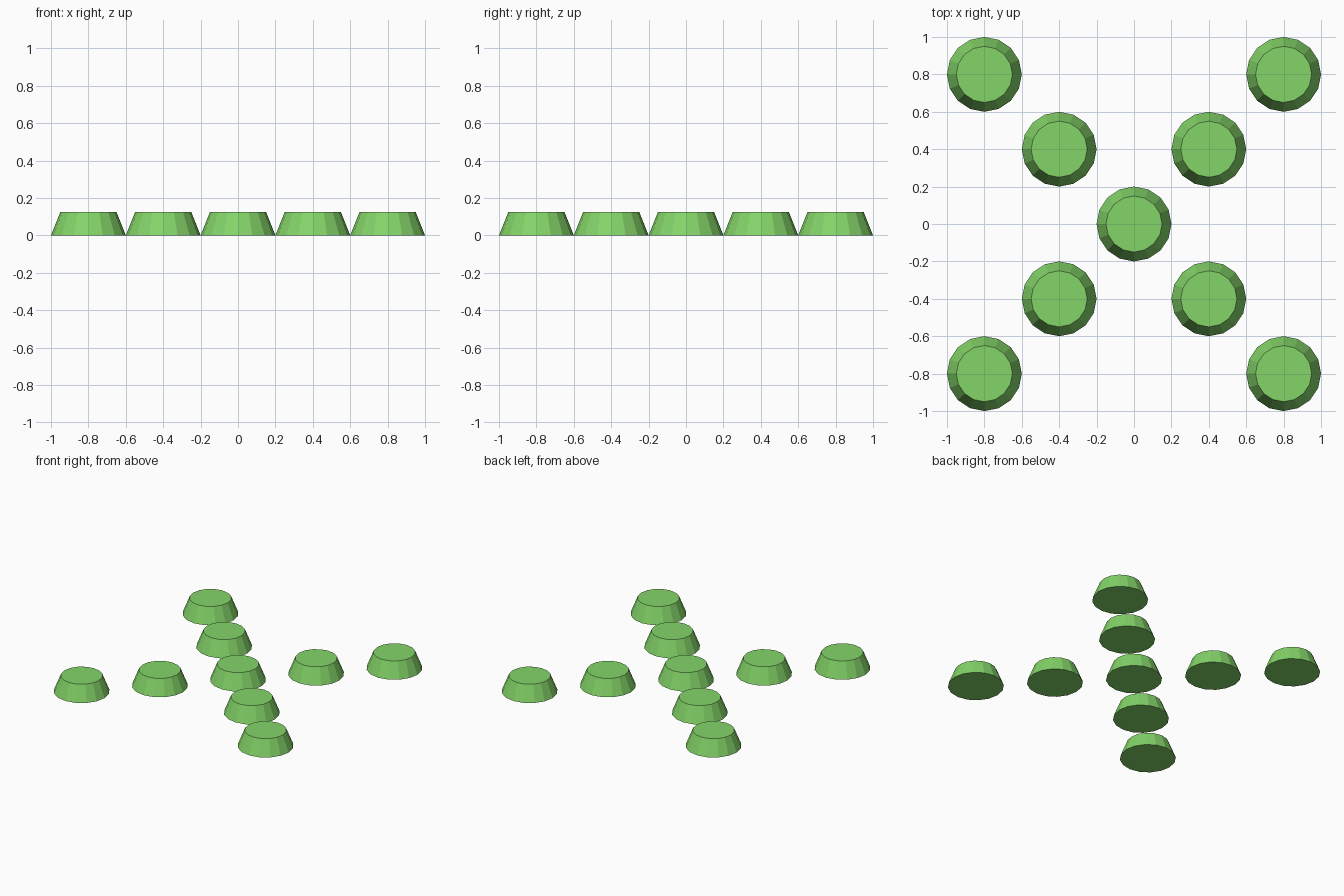
import bpy

if "Cube" in bpy.data.objects:
    bpy.data.objects.remove(bpy.data.objects["Cube"])

green = bpy.data.materials.new("leaf green")
green.diffuse_color = (0.23, 0.66, 0.14, 1)
green.use_nodes = True
green.node_tree.nodes["Principled BSDF"].inputs["Base Color"].default_value = green.diffuse_color

SPACING, HEIGHT = 0.4, 0.125


def stud(name, x, y):
    # tapered, flat-faced low-poly disc standing on the ground
    bpy.ops.mesh.primitive_cone_add(vertices=16, radius1=0.2, radius2=0.15,
                                    depth=HEIGHT, location=(x, y, HEIGHT / 2))
    ob = bpy.context.object
    ob.name = name
    ob.data.materials.append(green)


# centre stud, then four diagonal arms of two studs each
stud("centre_stud", 0, 0)
for ring, label in ((1, "inner"), (2, "outer")):
    for sx, side in ((-1, "left"), (1, "right")):
        for sy, end in ((-1, "front"), (1, "back")):
            stud(f"{label}_{end}_{side}_stud", sx * ring * SPACING, sy * ring * SPACING)
